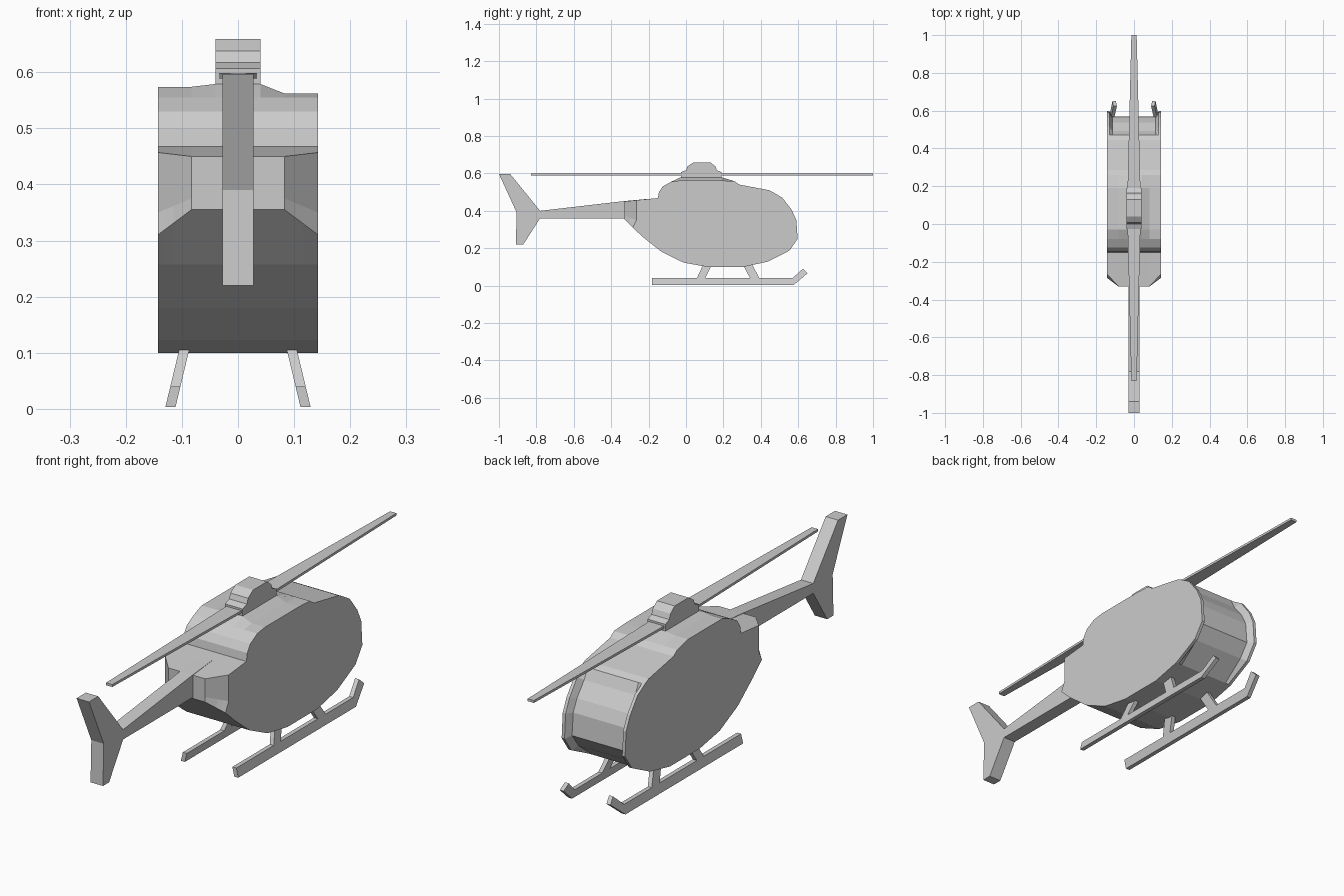
import bpy, bmesh
from mathutils import Vector

if "Cube" in bpy.data.objects:
    bpy.data.objects.remove(bpy.data.objects["Cube"])


def finish(name, bm):
    bmesh.ops.recalc_face_normals(bm, faces=bm.faces)
    me = bpy.data.meshes.new(name)
    bm.to_mesh(me)
    bm.free()
    ob = bpy.data.objects.new(name, me)
    bpy.context.collection.objects.link(ob)
    return ob


def loft(name, rings):
    """Join matching rings of points and cap both ends."""
    bm = bmesh.new()
    loops = [[bm.verts.new(p) for p in ring] for ring in rings]
    n = len(loops[0])
    for a, b in zip(loops, loops[1:]):
        for i in range(n):
            j = (i + 1) % n
            bm.faces.new((a[i], a[j], b[j], b[i]))
    bm.faces.new(loops[0])
    bm.faces.new(loops[-1])
    return finish(name, bm)


def slab(name, profile, half, x=lambda z: 0.0):
    """Extrude a (y, z) side profile across x; x(z) leans it sideways."""
    return loft(name, [[(x(z) + s * half, y, z) for y, z in profile] for s in (-1, 1)])


# Fuselage: side profile lofted across x, with crowned roof,
# recessed windshield and chamfered rear corners
roof = [(-0.08, 0.555), (-0.03, 0.562), (0.19, 0.562), (0.26, 0.558)]
windshield = [(0.515, 0.47), (0.565, 0.405), (0.59, 0.35), (0.597, 0.25), (0.553, 0.187)]
belly = [(0.436, 0.128), (0.307, 0.10), (0.115, 0.10), (-0.013, 0.123), (-0.13, 0.18), (-0.227, 0.257)]
rear = [((-0.285, 0.31), (-0.33, 0.355)), ((-0.265, 0.35), (-0.33, 0.375)), ((-0.265, 0.457), (-0.33, 0.45))]


def body_ring(x):
    ax = abs(x)
    t = min(1, (0.143 - ax) / 0.06)
    pts = [(-0.15, 0.468), (-0.145, 0.50), (-0.125, 0.53)]
    for i, (y, z) in enumerate(roof):
        lift = 0.017 if i in (1, 2) and ax < 0.05 else 0
        side = 0.012 if x < -0.05 and i in (1, 2) else 0
        pts.append((y, z + lift + side))
    pts += [(0.285, 0.54), (0.445, 0.51), (0.47, 0.497)]
    for y, z in windshield:
        p = Vector((y, z))
        if ax < 0.12:
            p += (Vector((0.3, 0.33)) - p).normalized() * 0.028
        pts.append(tuple(p))
    pts += belly
    pts += [tuple(Vector(a).lerp(Vector(b), t)) for a, b in rear]
    return [(x, y, z) for y, z in pts]


half_xs = [0.143, 0.13, 0.115, 0.083, 0.04]
loft("fuselage", [body_ring(x) for x in [-v for v in half_xs] + half_xs[::-1]])

# Tail boom with swept fin
slab("tail_boom", [(-0.2, 0.464), (-0.33, 0.452), (-0.78, 0.40), (-0.94, 0.597), (-1.0, 0.597),
                   (-0.905, 0.39), (-0.91, 0.22), (-0.87, 0.22), (-0.78, 0.36), (-0.2, 0.36)], 0.028)

# Rotor hub
slab("rotor_hub", [(-0.027, 0.56), (-0.027, 0.607), (0.0, 0.617), (0.008, 0.638), (0.04, 0.659),
                   (0.13, 0.659), (0.157, 0.638), (0.165, 0.617), (0.19, 0.607), (0.19, 0.56)], 0.04)

# Tapered two-blade rotor
loft("rotor_blade", [[(-w, y, 0.589), (w, y, 0.589), (w, y, 0.599), (-w, y, 0.599)]
                     for y, w in [(-0.83, 0.014), (-0.02, 0.034), (0.19, 0.034), (1.0, 0.014)]])

# Landing skids and struts, splayed outwards
skid = [(-0.183, 0.003), (-0.183, 0.04), (0.57, 0.04), (0.625, 0.09), (0.65, 0.066), (0.575, 0.003)]
front_strut = [(0.30, 0.12), (0.35, 0.12), (0.395, 0.035), (0.345, 0.035)]
rear_strut = [(0.095, 0.12), (0.142, 0.12), (0.10, 0.035), (0.056, 0.035)]
for side, s in (("left", -1), ("right", 1)):
    for part, prof in (("skid", skid), ("front_strut", front_strut), ("rear_strut", rear_strut)):
        slab(f"{side}_{part}", prof, 0.009, lambda z, s=s: s * (0.096 + 0.24 * (0.105 - z)))
